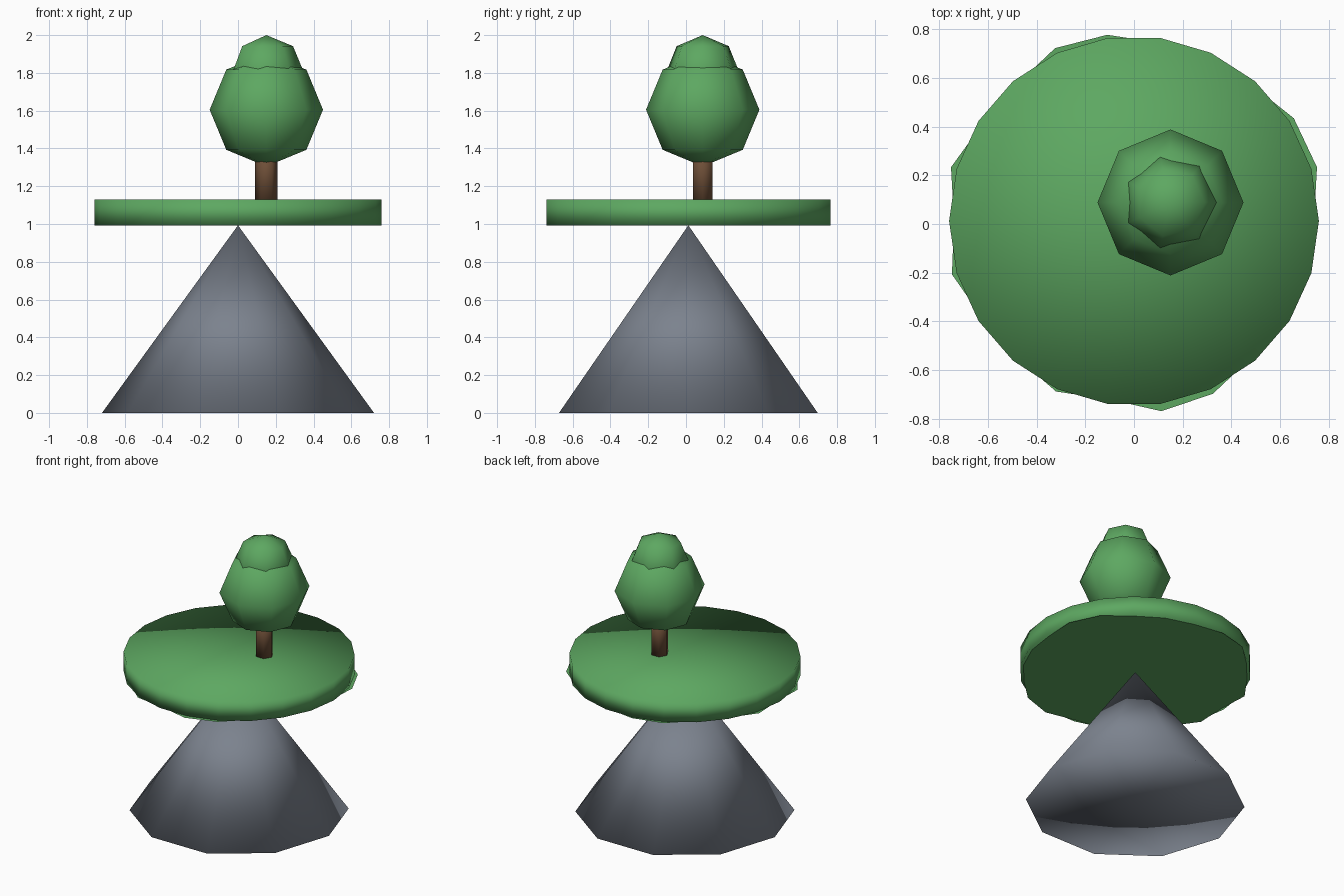
import bpy, bmesh
from math import cos, sin, tau, pi

if "Cube" in bpy.data.objects:
    bpy.data.objects.remove(bpy.data.objects["Cube"])


def material(name, rgb):
    m = bpy.data.materials.new(name)
    m.diffuse_color = (*rgb, 1)
    m.use_nodes = True
    m.node_tree.nodes["Principled BSDF"].inputs["Base Color"].default_value = m.diffuse_color
    return m


GREEN = material("leaf_green", (0.11, 0.39, 0.12))
BROWN = material("bark_brown", (0.16, 0.08, 0.04))
STONE = material("stone_grey", (0.20, 0.225, 0.27))


def finish(name, bm, mat):
    for f in bm.faces:
        f.smooth = True
    mesh = bpy.data.meshes.new(name)
    bm.to_mesh(mesh)
    bm.free()
    mesh.materials.append(mat)
    ob = bpy.data.objects.new(name, mesh)
    bpy.context.collection.objects.link(ob)
    return ob


def lathe(name, profile, sides, centre, mat):
    """Revolve (radius, z) points about a vertical axis, first corner on +x."""
    bm = bmesh.new()
    cx, cy = centre
    rings = []
    for r, z in profile:
        if r < 1e-6:
            rings.append([bm.verts.new((cx, cy, z))] * sides)
        else:
            rings.append([bm.verts.new((cx + r * cos(tau * i / sides),
                                        cy + r * sin(tau * i / sides), z))
                          for i in range(sides)])
    for a, b in zip(rings, rings[1:]):
        for i in range(sides):
            j = (i + 1) % sides
            corners = list(dict.fromkeys((a[i], a[j], b[j], b[i])))
            bm.faces.new(corners)
    bmesh.ops.recalc_face_normals(bm, faces=bm.faces)
    return finish(name, bm, mat)


def ball(name, radius, z, sides, centre, mat):
    profile = [(radius * sin(pi * k / 4), z - radius * cos(pi * k / 4))
               for k in range(5)]
    return lathe(name, profile, sides, centre, mat)


ISLAND = (0.0, 0.0125)
TREE = (0.15, 0.0885)

# rock cone with its tip under the grass disc
lathe("rock_cone", [(0, 0), (0.72, 0), (0, 0.993)], 10, ISLAND, STONE)

# round grass slab
lathe("grass_disc", [(0, 0.993), (0.76, 0.993), (0.76, 1.13), (0, 1.13)],
      22, ISLAND, GREEN)

# thin ragged sheet under the slab; some corners poke past its rim
OUT = {1: 0.784, 2: 0.781, 6: 0.773, 7: 0.781, 10: 0.784,
       12: 0.78, 15: 0.771, 17: 0.79, 18: 0.781}
bm = bmesh.new()
hub = bm.verts.new((*ISLAND, 0.992))
rim = []
for i in range(22):
    r = OUT.get(i, 0.74)
    rim.append(bm.verts.new((ISLAND[0] + r * cos(tau * i / 22),
                             ISLAND[1] + r * sin(tau * i / 22), 0.992)))
for i in range(22):
    bm.faces.new((hub, rim[(i + 1) % 22], rim[i]))
finish("grass_underside", bm, GREEN)

# tree: six-sided trunk and two leaf balls
lathe("trunk", [(0, 1.12), (0.06, 1.12), (0.06, 1.42), (0, 1.42)], 6, TREE, BROWN)
ball("lower_foliage", 0.30, 1.605, 8, TREE, GREEN)
ball("upper_foliage", 0.20, 1.80, 7, TREE, GREEN)
